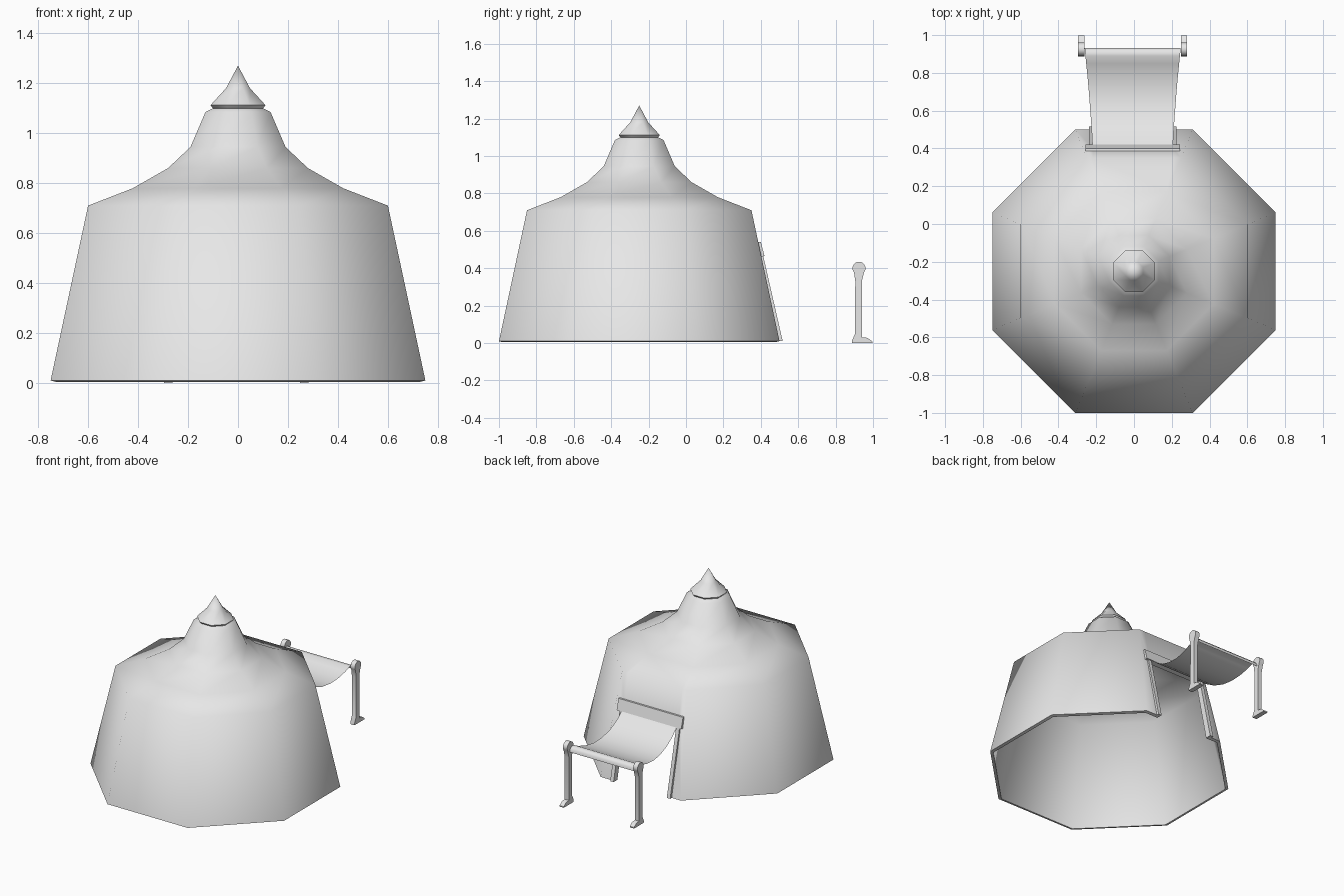
import bpy, bmesh, math
from mathutils import Vector, Matrix

cube = bpy.data.objects.get("Cube")
if cube:
    bpy.data.objects.remove(cube, do_unlink=True)

grey = bpy.data.materials.new("canvas grey")
grey.use_nodes = True
colour = (0.8, 0.8, 0.8, 1)
grey.diffuse_color = colour
grey.node_tree.nodes["Principled BSDF"].inputs["Base Color"].default_value = colour

CENTRE_Y = -0.25
DOOR_X = 0.21
DOOR_TOP = 0.47
SHIFT = -0.007      # the porch sits slightly off centre


def finish(name, bm, angle=None):
    """Turn a bmesh into an object, optionally smooth."""
    mesh = bpy.data.meshes.new(name)
    bm.to_mesh(mesh)
    bm.free()
    mesh.materials.append(grey)
    obj = bpy.data.objects.new(name, mesh)
    bpy.context.collection.objects.link(obj)
    if angle:
        bpy.ops.object.select_all(action='DESELECT')
        obj.select_set(True)
        bpy.context.view_layer.objects.active = obj
        bpy.ops.object.shade_smooth_by_angle(angle=math.radians(angle))
    return obj


def octagon_loft(profile):
    """Stack octagons given as (inradius, z), closing at a point if radius is 0."""
    bm = bmesh.new()
    last = None
    for r, z in profile:
        if r == 0:
            tip = bm.verts.new((0, CENTRE_Y, z))
            for i in range(8):
                bm.faces.new((last[i], last[(i + 1) % 8], tip))
            break
        big = r / math.cos(math.pi / 8)
        ring = []
        for i in range(8):
            a = (i + 0.5) * math.pi / 4
            ring.append(bm.verts.new((big * math.cos(a), CENTRE_Y + big * math.sin(a), z)))
        if last:
            for i in range(8):
                j = (i + 1) % 8
                bm.faces.new((last[i], last[j], ring[j], ring[i]))
        last = ring
    return bm


def extrude_outline(name, outline, x, width):
    """Extrude a (y, z) outline along x."""
    bm = bmesh.new()
    face = bm.faces.new([bm.verts.new((x - width / 2, y, z)) for y, z in outline])
    new = bmesh.ops.extrude_face_region(bm, geom=[face])["geom"]
    bmesh.ops.translate(bm, vec=(width, 0, 0),
                        verts=[v for v in new if isinstance(v, bmesh.types.BMVert)])
    bmesh.ops.recalc_face_normals(bm, faces=bm.faces)
    return finish(name, bm, 35)


# Tent shell with a doorway cut through the back wall
bm = octagon_loft([(0.75, 0.01), (0.6, 0.71), (0.42, 0.78), (0.28, 0.86),
                   (0.19, 0.945), (0.13, 1.085), (0.09, 1.105)])


def back_wall():
    return [f for f in bm.faces if f.normal.y > 0.9 and f.calc_center_median().z < 0.7]


def cut(faces, point, normal):
    geom = set(faces)
    for f in faces:
        geom.update(f.edges, f.verts)
    bmesh.ops.bisect_plane(bm, geom=list(geom), plane_co=point, plane_no=normal)
    bm.normal_update()


def door_strip():
    return [f for f in back_wall() if abs(f.calc_center_median().x - SHIFT) < 0.1]


bm.normal_update()
for side in (-1, 1):
    cut(back_wall(), (SHIFT + side * DOOR_X, 0, 0), (1, 0, 0))
cut(door_strip(), (0, 0, DOOR_TOP), (0, 0, 1))
doorway = [f for f in door_strip() if f.calc_center_median().z < DOOR_TOP]
bmesh.ops.delete(bm, geom=doorway, context='FACES')
tent = finish("tent_shell", bm, 65)
thick = tent.modifiers.new("Thickness", 'SOLIDIFY')
thick.thickness = 0.022
thick.offset = -1
# keep the thickness ahead of the sharp-edge shading
bpy.context.view_layer.objects.active = tent
bpy.ops.object.modifier_move_to_index(modifier="Thickness", index=0)
bpy.ops.object.modifier_apply(modifier="Thickness")
bpy.ops.object.shade_smooth_by_angle(angle=math.radians(65))

# Pointed cap
bm = octagon_loft([(0.09, 1.085), (0.11, 1.112), (0.048, 1.18), (0, 1.27)])
bmesh.ops.holes_fill(bm, edges=[e for e in bm.edges if e.is_boundary], sides=8)
finish("roof_cap", bm, 65)

# Door frame, leaning with the wall
for side, label in ((-1, "right"), (1, "left")):
    extrude_outline("door_post_" + label,
                    [(0.475, 0.01), (0.517, 0.01), (0.412, 0.47), (0.375, 0.47)],
                    SHIFT + side * 0.219, 0.026)
extrude_outline("door_lintel", [(0.38, 0.46), (0.42, 0.465), (0.4, 0.54), (0.37, 0.54)],
                SHIFT, 0.5)

# Sagging awning sheet, flaring towards the poles: (y, z, half width)
path = [(0.41, 0.475, 0.213), (0.47, 0.42, 0.216), (0.54, 0.38, 0.22),
        (0.62, 0.355, 0.226), (0.7, 0.348, 0.232), (0.78, 0.358, 0.239),
        (0.85, 0.38, 0.246), (0.89, 0.4, 0.25), (0.915, 0.4, 0.253),
        (0.93, 0.385, 0.254), (0.932, 0.365, 0.254)]
bm = bmesh.new()
rows = [[bm.verts.new((SHIFT + s * w, y, z)) for s in (-1, 1)] for y, z, w in path]
for a, b in zip(rows, rows[1:]):
    bm.faces.new((a[0], a[1], b[1], b[0]))
finish("awning", bm, 65)

# Awning poles with round heads and a forward toe
head = [(0.925 + 0.035 * math.cos(math.radians(d)), 0.4 + 0.035 * math.sin(math.radians(d)))
        for d in range(-40, 221, 20)]
pole = head + [(0.905, 0.33), (0.904, 0.05), (0.887, 0.012), (0.887, 0),
               (0.997, 0), (0.997, 0.008), (0.97, 0.028), (0.94, 0.03), (0.94, 0.33)]
for side, label in ((-1, "right"), (1, "left")):
    extrude_outline("awning_pole_" + label, pole, SHIFT + side * 0.272, 0.033)
